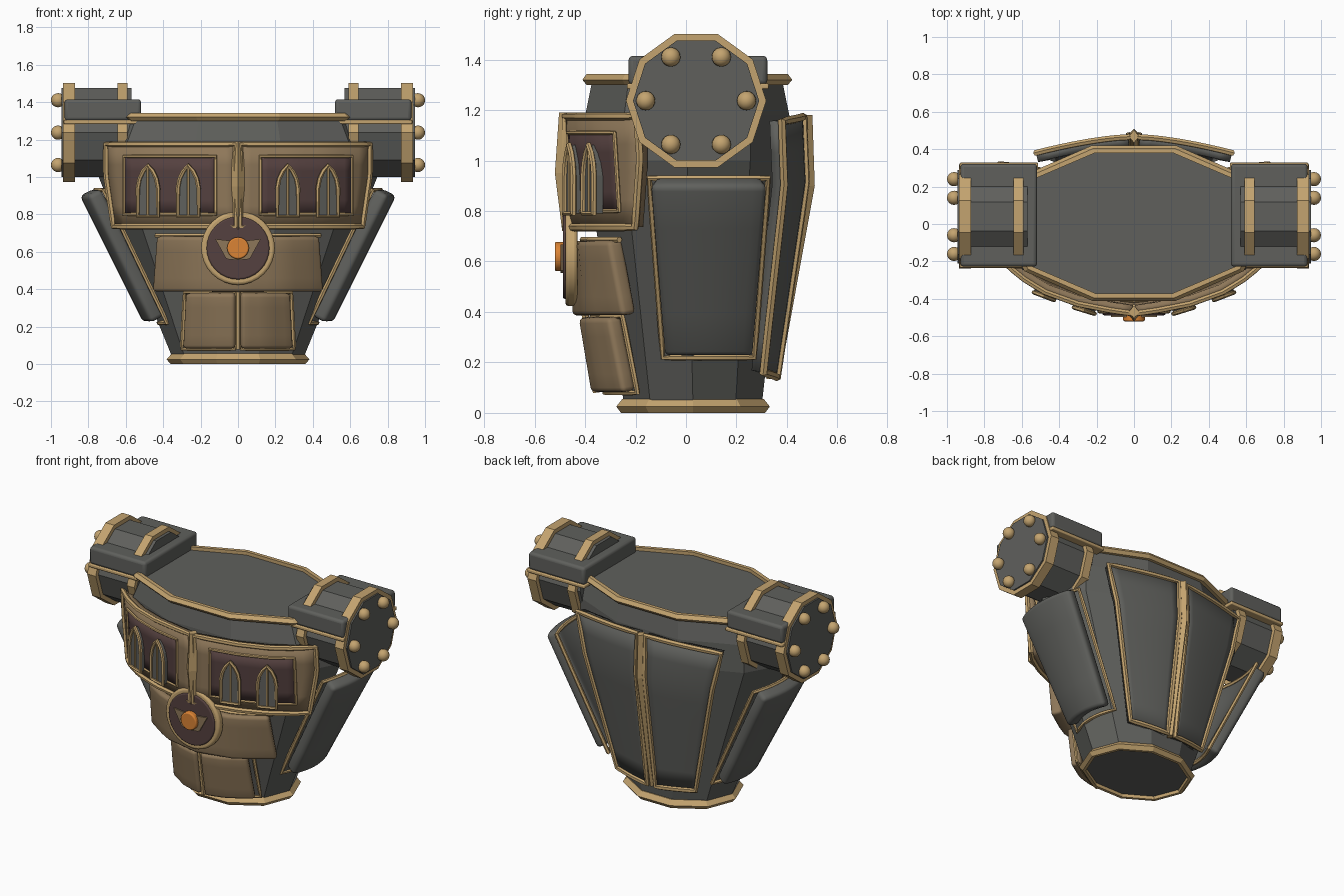
import bpy, bmesh, math
from mathutils import Vector, Matrix

if "Cube" in bpy.data.objects:
    bpy.data.objects.remove(bpy.data.objects["Cube"])

def mat(name, r, g, b):
    m = bpy.data.materials.new(name)
    m.diffuse_color = (r, g, b, 1)
    m.use_nodes = True
    m.node_tree.nodes["Principled BSDF"].inputs["Base Color"].default_value = m.diffuse_color
    return m

GREY = mat("dark_grey", .115, .117, .108)
GOLD = mat("gold", .55, .37, .16)
TAN = mat("tan_bronze", .27, .185, .10)
RED = mat("dark_red", .09, .052, .05)
ORANGE = mat("orange", .71, .23, .035)

def finish(name, me, m, mirror=False, bevel=0, solid=0, smooth=True):
    ob = bpy.data.objects.new(name, me)
    bpy.context.collection.objects.link(ob)
    me.materials.clear()
    me.materials.append(m)
    if solid:
        s = ob.modifiers.new("thickness", 'SOLIDIFY')
        s.thickness, s.offset = solid, -1
    if bevel:
        b = ob.modifiers.new("bevel", 'BEVEL')
        b.width, b.segments, b.limit_method, b.angle_limit = bevel, 3, 'ANGLE', math.radians(40)
    if mirror:
        ob.modifiers.new("mirror", 'MIRROR').use_mirror_merge = False
    if smooth:
        bpy.context.view_layer.objects.active = ob
        ob.select_set(True)
        bpy.ops.object.shade_smooth_by_angle(angle=math.radians(32))
        ob.select_set(False)
    return ob

def from_bm(name, bm, m, **kw):
    bmesh.ops.recalc_face_normals(bm, faces=bm.faces)
    me = bpy.data.meshes.new(name)
    bm.to_mesh(me)
    bm.free()
    return finish(name, me, m, **kw)

def loft(name, rings, m, closed=False, **kw):
    """Skin a list of point rings; closed joins last ring to first."""
    bm = bmesh.new()
    vs = [[bm.verts.new(p) for p in r] for r in rings]
    n = len(vs[0])
    pairs = list(zip(vs, vs[1:])) + ([(vs[-1], vs[0])] if closed else [])
    for a, b in pairs:
        for i in range(n):
            bm.faces.new((a[i], a[(i + 1) % n], b[(i + 1) % n], b[i]))
    if not closed:
        bm.faces.new(vs[0])
        bm.faces.new(vs[-1])
    return from_bm(name, bm, m, **kw)

def panel(name, f, m, nu=8, nv=4, **kw):
    """Grid over f(u, v), normals facing outward by parameter order."""
    bm = bmesh.new()
    g = [[bm.verts.new(f(i / nu, j / nv)) for i in range(nu + 1)] for j in range(nv + 1)]
    for j in range(nv):
        for i in range(nu):
            bm.faces.new((g[j][i], g[j][i + 1], g[j + 1][i + 1], g[j + 1][i]))
    me = bpy.data.meshes.new(name)
    bm.to_mesh(me)
    bm.free()
    return finish(name, me, m, **kw)

def tube(name, pts, r, m=GOLD, cyclic=False, mirror=True):
    cu = bpy.data.curves.new(name, 'CURVE')
    cu.dimensions, cu.bevel_depth, cu.bevel_resolution, cu.use_fill_caps = '3D', r, 1, True
    sp = cu.splines.new('POLY')
    sp.points.add(len(pts) - 1)
    for p, q in zip(sp.points, pts):
        p.co = (*q, 1)
    sp.use_cyclic_u = cyclic
    tmp = bpy.data.objects.new("tmp", cu)
    bpy.context.collection.objects.link(tmp)
    me = bpy.data.meshes.new_from_object(tmp.evaluated_get(bpy.context.evaluated_depsgraph_get()))
    bpy.data.objects.remove(tmp)
    return finish(name, me, m, mirror=mirror)

def border(f, n=8):
    t = [i / n for i in range(n)]
    return ([f(a, 0) for a in t] + [f(1, a) for a in t]
            + [f(1 - a, 1) for a in t] + [f(0, 1 - a) for a in t])

def lerp(a, b, t):
    return a + (b - a) * t

def curve(knots, x):
    for (x0, y0), (x1, y1) in zip(knots, knots[1:]):
        if x <= x1:
            return lerp(y0, y1, (x - x0) / (x1 - x0))
    return knots[-1][1]

def ring(a, b, z, cy=0):
    return [(a * math.cos(k * math.pi / 5), cy + b * math.sin(k * math.pi / 5), z) for k in range(10)]

# Ten-sided torso with rims
loft("torso", [ring(.345, .285, .02, .028), ring(.745, .425, 1.0, .005), ring(.735, .425, 1.18, .005),
               ring(.67, .395, 1.32, .005)], GREY, smooth=False)
loft("top_rim", [ring(.67, .395, 1.30, .005), ring(.70, .42, 1.30, .005), ring(.725, .437, 1.32, .005),
                 ring(.70, .42, 1.342, .005), ring(.67, .395, 1.342, .005)], GOLD, closed=True, smooth=False)
loft("base_rim", [ring(.34, .28, 0, .028), ring(.36, .30, 0, .028), ring(.382, .32, .025, .028),
                  ring(.355, .295, .055, .028), ring(.33, .27, .055, .028)], GOLD, closed=True, smooth=False)

# Shoulder drums
DY, DZ = .04, 1.237
def drum(x, r):
    return [(x, DY + r * math.cos(k * math.pi / 5), DZ + r * math.sin(k * math.pi / 5)) for k in range(10)]
loft("shoulder_drum", [drum(.57, .25), drum(.945, .25)], GREY, mirror=True, smooth=False)
for x0, x1 in ((.59, .645), (.872, .935)):
    loft("drum_band", [drum(x0, .24), drum(x0, .278), drum(x1, .278), drum(x1, .24)], GOLD,
         closed=True, mirror=True, smooth=False)
bm = bmesh.new()
for k in range(6):
    a = math.pi * k / 3
    bmesh.ops.create_uvsphere(bm, u_segments=16, v_segments=10, radius=.038,
        matrix=Matrix.Translation((.962, DY + .2 * math.cos(a), DZ + .2 * math.sin(a))))
from_bm("drum_rivets", bm, GOLD, mirror=True)

def box(name, lo, hi, m, bevel):
    lo, hi = Vector(lo), Vector(hi)
    bm = bmesh.new()
    bmesh.ops.create_cube(bm, size=1, matrix=Matrix.Translation((lo + hi) / 2) @ Matrix.Diagonal((*(hi - lo), 1)))
    return from_bm(name, bm, m, mirror=True, bevel=bevel)
box("shoulder_cap", (.518, -.228, 1.30), (.928, .322, 1.415), GREY, .018)
box("shoulder_cap_trim", (.513, -.234, 1.283), (.932, .328, 1.305), GOLD, .006)

# Hip side plates
def side(u, v):
    s = 2 * u - 1
    return Vector((lerp(.505, .845, v) - .045 * s * s, .09 + s * lerp(.18, .235, v), lerp(.22, .9, v)))
panel("side_plate", side, GREY, solid=.085, bevel=.025, mirror=True)
tube("side_plate_trim", border(lambda u, v: side(u, v) + Vector((-.082, 0, .03 * v))), .013, cyclic=True)

# Chest panels with red insets
KN = [(0, -.48), (.12, -.46), (.3, -.42), (.48, -.35), (.61, -.265), (.71, -.17)]
def chest_at(x, z, out=0):
    return Vector((x, curve(KN, x) - .1 * (z - .9) * x - out, z))
def chest(u, v):
    return chest_at(lerp(.012, lerp(.665, .705, min(1, v * 1.6)), u), lerp(.735, 1.175, v))
def inset(u, v):
    return chest_at(lerp(.12, .61, u), lerp(.80, 1.11, v), .006)
panel("chest_panel", chest, TAN, nu=12, solid=.045, mirror=True)
tube("chest_trim", border(chest, 12), .016, cyclic=True)
panel("chest_inset", inset, RED, nu=12, solid=.008, mirror=True)
tube("chest_inset_trim", border(inset, 12), .009, cyclic=True)

# Pointed windows standing off the insets
half = [(.058, 0), (.058, .15), (.048, .2), (.028, .24)]
arch = half + [(0, .272)] + [(-x, z) for x, z in reversed(half)]
for cx, cy, ang in ((.265, -.455, 17), (.48, -.378, 21)):
    M = Matrix.Translation((cx, cy, .79)) @ Matrix.Rotation(math.radians(ang), 4, 'Z')
    pts = [[M @ Vector((x, y, z)) for x, z in arch] for y in (-.004, .03)]
    loft("window_pane", pts, GREY, mirror=True, smooth=False)
    tube("window_frame", [p + Vector((0, -.004, 0)) for p in pts[0]], .012, cyclic=True)
    tube("window_mullion", [M @ Vector((0, -.006, z)) for z in (0, .27)], .007)

# Chest centre bar, diamond in section
def diamond(r, y, z):
    return [(r, y, z), (0, y - r * 1.1, z), (-r, y, z), (0, y + r * 1.1, z)]
loft("chest_centre_bar", [diamond(.03, -.47, 1.19), diamond(.036, -.48, .95), diamond(.014, -.475, .72)],
     GOLD, smooth=False)

# Belly plate and lower pair
def belly(u, v):
    s = 2 * u - 1
    x = s * lerp(.462, .44, v)
    lo = curve([(0, -.45), (.25, -.395), (.47, -.245)], abs(x))
    hi = curve([(0, -.455), (.25, -.425), (.47, -.29)], abs(x))
    return Vector((x, lerp(lo, hi, v), lerp(.385, .68, v)))
panel("belly_plate", belly, TAN, nu=12, solid=.07, bevel=.02)
tube("belly_top_trim", [belly(i / 12, 1) + Vector((0, .045, .006)) for i in range(13)], .012, mirror=False)
def lower(u, v):
    x = lerp(.02, lerp(.3, .285, v), u)
    lo = curve([(0, -.385), (.15, -.345), (.3, -.25)], x)
    return Vector((x, lo - .05 * v, lerp(.08, .375, v)))
panel("lower_plate", lower, TAN, nu=6, solid=.065, bevel=.02, mirror=True)
tube("lower_plate_trim", border(lambda u, v: lower(u, v) + Vector((0, .058, .008 * v))), .011, cyclic=True)
tube("lower_centre_bar", [(0, -.355, .08), (0, -.40, .39)], .016, mirror=False)

# Medallion
def disc(name, r, y0, y1, m, bevel=.008):
    n = 32
    loft(name, [[(r * math.cos(k * math.tau / n), y, .62 + r * math.sin(k * math.tau / n)) for k in range(n)]
                for y in (y0, y1)], m, bevel=bevel)
disc("medallion_ring", .197, -.43, -.478, GOLD, .014)
disc("medallion_face", .168, -.44, -.488, RED)
disc("medallion_gem", .058, -.48, -.52, ORANGE)
wing = [(0, .555), (.05, .56), (.065, .565), (.095, .62), (.122, .668), (.05, .66), (0, .665)]
loft("medallion_wing", [[(x, y, z) for x, z in wing] for y in (-.48, -.497)], TAN, mirror=True, smooth=False)

# Back plates with frames and spine
def back(u, v):
    z = lerp(.16, 1.155, v)
    t = 1 - u
    x = lerp(.03, lerp(.285, .525, v), t)
    mid = curve([(.1, .35), (.9, .475), (1.2, .462)], z)
    edge = curve([(.1, .30), (.9, .39), (1.2, .378)], z)
    return Vector((x, lerp(mid, edge, t ** 1.5), z + .02 * (1 - t) * (2 * v - 1)))
panel("back_plate", back, GREY, nu=8, nv=8, solid=.05, mirror=True)
tube("back_plate_frame", border(back), .017, cyclic=True)
loft("back_spine", [diamond(.024, .345, .135), diamond(.032, .475, .9), diamond(.03, .468, 1.18)],
     GOLD, smooth=False)
